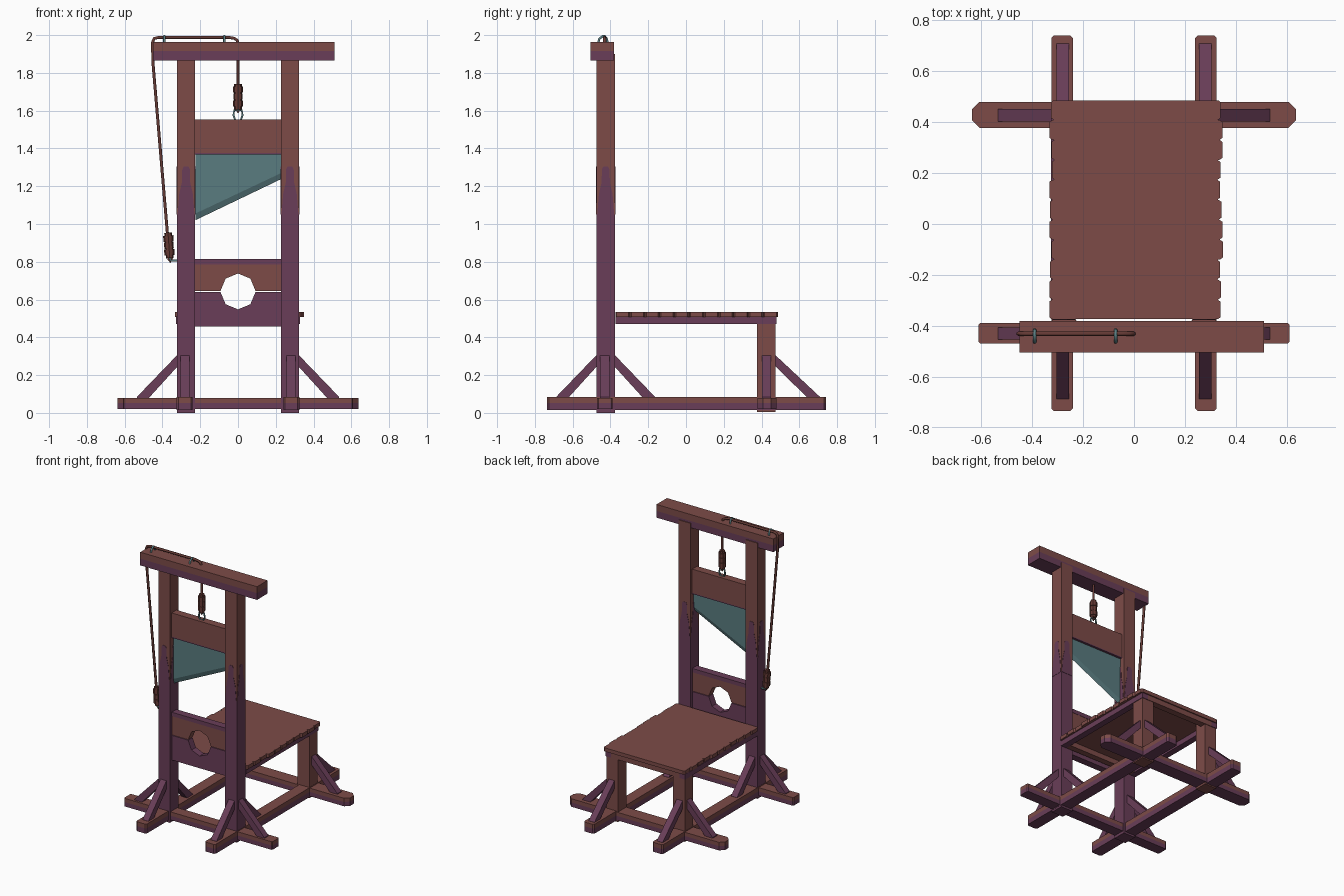
import bpy, bmesh, math, random
from mathutils import Vector, Matrix

if "Cube" in bpy.data.objects:
    bpy.data.objects.remove(bpy.data.objects["Cube"])

random.seed(4)


def material(name, rgb):
    m = bpy.data.materials.new(name)
    m.diffuse_color = (*rgb, 1)
    m.use_nodes = True
    m.node_tree.nodes["Principled BSDF"].inputs["Base Color"].default_value = m.diffuse_color
    return m


BROWN = material("red brown wood", (0.205, 0.071, 0.064))
PURPLE = material("purple stained wood", (0.142, 0.048, 0.098))
TEAL = material("teal steel", (0.100, 0.200, 0.215))
ROPE = material("dark rope", (0.130, 0.042, 0.035))


def finish(name, bm, mats, split=None):
    """Make the object; with split, faces below that height use the second material."""
    if split is not None:
        bmesh.ops.bisect_plane(bm, geom=bm.verts[:] + bm.edges[:] + bm.faces[:],
                               plane_co=(0, 0, split), plane_no=(0, 0, 1))
        for f in bm.faces:
            f.material_index = int(f.calc_center_median().z < split)
    bmesh.ops.recalc_face_normals(bm, faces=bm.faces[:])
    me = bpy.data.meshes.new(name)
    bm.to_mesh(me)
    bm.free()
    for m in mats:
        me.materials.append(m)
    ob = bpy.data.objects.new(name, me)
    bpy.context.collection.objects.link(ob)
    return ob


def prism(name, pts, axis, lo, hi, mats, split=None):
    """Extrude a 2D outline along an axis."""
    place = {"x": lambda a, b, d: (d, a, b),
             "y": lambda a, b, d: (a, d, b),
             "z": lambda a, b, d: (a, b, d)}[axis]
    bm = bmesh.new()
    r0, r1 = ([bm.verts.new(place(a, b, d)) for a, b in pts] for d in (lo, hi))
    n = len(pts)
    bm.faces.new(r0)
    bm.faces.new(r1)
    for i in range(n):
        j = (i + 1) % n
        bm.faces.new((r0[i], r0[j], r1[j], r1[i]))
    return finish(name, bm, mats, split)


def box(name, x0, x1, y0, y1, z0, z1, mats, split=None):
    return prism(name, [(x0, y0), (x1, y0), (x1, y1), (x0, y1)], "z", z0, z1, mats, split)


def beam_x(name, half, y0, y1, z0, z1, c):
    """Ground beam along x with clipped ends."""
    pts = [(-half, y0 + c), (-half + c, y0), (half - c, y0), (half, y0 + c),
           (half, y1 - c), (half - c, y1), (-half + c, y1), (-half, y1 - c)]
    prism(name, pts, "z", z0, z1, [BROWN, PURPLE], 0.052)


def tube(name, pts, r, mat, closed=False):
    cu = bpy.data.curves.new(name, "CURVE")
    cu.dimensions = "3D"
    cu.bevel_depth = r
    cu.bevel_resolution = 1
    cu.use_fill_caps = True
    sp = cu.splines.new("POLY")
    sp.points.add(len(pts) - 1)
    for p, q in zip(sp.points, pts):
        p.co = (*q, 1)
    sp.use_cyclic_u = closed
    cu.materials.append(mat)
    ob = bpy.data.objects.new(name, cu)
    bpy.context.collection.objects.link(ob)
    bpy.ops.object.select_all(action="DESELECT")
    ob.select_set(True)
    bpy.context.view_layer.objects.active = ob
    bpy.ops.object.convert(target="MESH")


def knot(name, x, z, tilt):
    """Rope binding: a core with three wraps."""
    bm = bmesh.new()
    rot = Matrix.Translation((x, YC, z)) @ Matrix.Rotation(tilt, 4, "Y")
    for dz, r, h in ((0, 0.02, 0.135), (-0.036, 0.027, 0.032), (0, 0.025, 0.034), (0.036, 0.027, 0.032)):
        bmesh.ops.create_cone(bm, cap_ends=True, segments=8, radius1=r, radius2=r, depth=h,
                              matrix=rot @ Matrix.Translation((0, 0, dz)))
    finish(name, bm, [ROPE])


YC = -0.425

# Ground frame
beam_x("front_ground_beam", 0.61, -0.47, -0.388, 0.02, 0.08, 0.006)
beam_x("rear_ground_beam", 0.637, 0.378, 0.48, 0.02, 0.08, 0.03)
for s, side in ((-1, "left"), (1, "right")):
    xa, xb = sorted((s * 0.24, s * 0.325))
    c = 0.01
    prism(side + "_ground_beam",
          [(xa + c, -0.735), (xb - c, -0.735), (xb, -0.735 + c), (xb, 0.74 - c),
           (xb - c, 0.74), (xa + c, 0.74), (xa, 0.74 - c), (xa, -0.735 + c)],
          "z", 0.014, 0.084, [BROWN, PURPLE], 0.052)

    # Tall posts with stain rising up the middle of each face
    p0, p1 = sorted((s * 0.227, s * 0.323))
    box(side + "_tall_post", p0, p1, -0.475, -0.376, 0, 1.9, [BROWN, PURPLE], 1.05)
    xc = (p0 + p1) / 2
    spike = [(-0.045, 1.05), (0.045, 1.05), (0.036, 1.16), (0.022, 1.22), (0.02, 1.29),
             (0.012, 1.305), (-0.012, 1.305), (-0.02, 1.29), (-0.022, 1.22), (-0.036, 1.16)]
    prism(side + "_post_stain_front", [(xc + a, b) for a, b in spike], "y", -0.477, -0.374, [PURPLE])
    prism(side + "_post_stain_side", [(YC + a, b) for a, b in spike], "x", p0 - 0.002, p1 + 0.002, [PURPLE])

    # Table legs
    box(side + "_table_leg", p0, p1, 0.377, 0.474, 0.005, 0.508, [BROWN])

    # Diagonal braces: outward in x, then along y
    def brace(name, start, d, reach, axis, mid):
        pts = [(start - d * 0.02, 0.31), (start, 0.305), (start + d * reach, 0.085), (start + d * reach, 0.07),
               (start + d * (reach - 0.055), 0.07), (start - d * 0.02, 0.265)]
        prism(name, pts, axis, mid - 0.024, mid + 0.024, [PURPLE])

    brace(side + "_front_outer_brace", s * 0.323, s, 0.212, "y", -0.43)
    brace(side + "_rear_outer_brace", s * 0.323, s, 0.212, "y", 0.427)
    brace(side + "_front_brace", -0.475, -1, 0.212, "x", s * 0.28)
    brace(side + "_inner_brace", -0.376, 1, 0.212, "x", s * 0.28)
    brace(side + "_rear_brace", 0.474, 1, 0.235, "x", s * 0.28)

    # Table side rails
    f0, f1 = sorted((s * 0.28, s * 0.327))
    box(side + "_table_rail", f0, f1, -0.374, 0.478, 0.47, 0.51, [PURPLE])

# Table end rails and ragged plank top
box("rear_table_rail", -0.28, 0.28, 0.43, 0.478, 0.47, 0.51, [BROWN])
box("front_table_rail", -0.28, 0.28, -0.374, -0.33, 0.47, 0.51, [BROWN])
count, y0, y1 = 11, -0.375, 0.487
step = (y1 - y0) / count
right, left = [], []
for i in range(count):
    a, b = y0 + i * step, y0 + (i + 1) * step
    xr, xl = 0.342 + random.uniform(-0.006, 0.008), -0.326 + random.uniform(-0.008, 0.004)
    for edge, x, d in ((right, xr, -1), (left, xl, 1)):
        edge += [(x + d * 0.01, a + 0.001), (x, a + 0.008), (x, b - 0.008), (x + d * 0.01, b - 0.001)]
prism("plank_table_top", right + left[::-1], "z", 0.508, 0.535, [BROWN])

# Neck boards: two halves around an octagonal hole
ZH, R = 0.643, 0.093
arc = [(R * math.cos(k * math.pi / 4), R * math.sin(k * math.pi / 4)) for k in range(5)]
prism("upper_neck_board", [(-0.228, 0.813), (-0.228, ZH + 0.002), *[(-x, ZH + 0.002 + z) for x, z in arc],
                           (0.228, ZH + 0.002), (0.228, 0.813)], "y", -0.452, -0.4, [BROWN])
prism("lower_neck_board", [(-0.228, 0.458), (-0.228, ZH - 0.002), *[(-x, ZH - 0.002 - z) for x, z in arc],
                           (0.228, ZH - 0.002), (0.228, 0.458)], "y", -0.452, -0.4, [PURPLE])
box("neck_board_top_band", -0.228, 0.228, -0.454, -0.398, 0.785, 0.814, [PURPLE])

# Top beam
box("top_beam", -0.45, 0.51, -0.505, -0.382, 1.865, 1.963, [BROWN, PURPLE], 1.915)

# Blade weight and slanted blade with a sharpened edge
box("blade_weight", -0.228, 0.23, -0.455, -0.397, 1.368, 1.552, [BROWN, PURPLE], 1.376)
bm = bmesh.new()
rows = [[bm.verts.new(p) for p in ((-0.226, y, zl), (0.229, y, zr))]
        for y, zl, zr in ((-0.437, 1.372, 1.372), (-0.437, 1.055, 1.27), (YC, 1.02, 1.238),
                          (-0.413, 1.055, 1.27), (-0.413, 1.372, 1.372))]
for i in range(5):
    a, b = rows[i], rows[(i + 1) % 5]
    bm.faces.new((a[0], a[1], b[1], b[0]))
for k in (0, 1):
    bm.faces.new([r[k] for r in rows])
finish("slanted_blade", bm, [TEAL])

# Shackle and lifting rope
tube("blade_shackle", [(-0.014, YC, 1.55), (0.014, YC, 1.55), (0.024, YC, 1.575), (0.02, YC, 1.602),
                       (-0.02, YC, 1.602), (-0.024, YC, 1.575)], 0.006, TEAL, True)
tube("shackle_loop", [(0, YC, 1.59), (0.012, YC, 1.61), (0, YC, 1.635), (-0.012, YC, 1.61)], 0.006, ROPE, True)
knot("blade_rope_binding", 0, 1.675, 0)
tube("blade_rope", [(0, YC, 1.72), (0, YC, 1.88)], 0.008, ROPE)
tube("release_rope", [(0, -0.431, 1.955), (-0.004, -0.431, 1.972), (-0.02, -0.431, 1.983), (-0.05, -0.431, 1.988),
                      (-0.42, -0.431, 1.988), (-0.444, -0.431, 1.982), (-0.453, -0.431, 1.96),
                      (-0.45, -0.431, 1.85), (-0.372, YC, 0.93)], 0.009, ROPE)
knot("release_rope_binding", -0.366, 0.887, -0.07)
tube("release_rope_loop", [(-0.362, YC, 0.835), (-0.35, YC, 0.815), (-0.358, YC, 0.798), (-0.37, YC, 0.815)],
     0.006, ROPE, True)
tube("post_hook", [(-0.31, YC, 0.806), (-0.355, YC, 0.806), (-0.362, YC, 0.82)], 0.007, TEAL)

# Rope staples on the top beam
for x, side in ((-0.39, "left"), (-0.072, "right")):
    tube(side + "_rope_staple", [(x, -0.465, 1.955), (x, -0.46, 1.978), (x, -0.443, 1.994), (x, -0.43, 1.994),
                                 (x, -0.418, 1.978), (x, -0.416, 1.955)], 0.007, TEAL)
